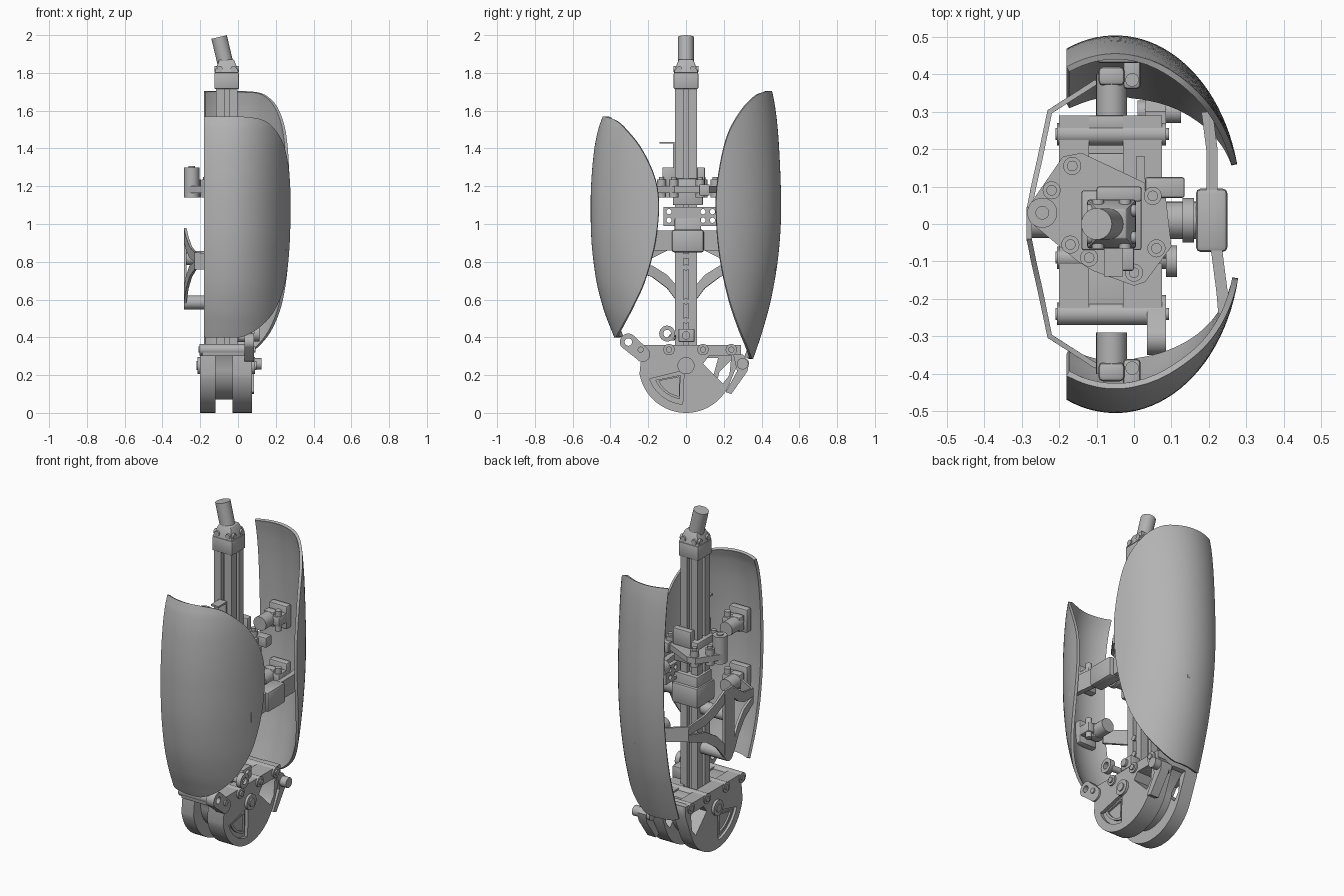
import bpy
import bmesh
from math import acos, cos, sin, pi, radians
from mathutils import Matrix, Vector

start_cube = bpy.data.objects.get("Cube")
if start_cube:
    bpy.data.objects.remove(start_cube)

grey = bpy.data.materials.new("mid grey")
grey.use_nodes = True
tone = (.45, .45, .45, 1)
grey.diffuse_color = tone
grey.node_tree.nodes["Principled BSDF"].inputs["Base Color"].default_value = tone

parts = []
COLUMN_X = -.06


def register(name, data):
    data.materials.append(grey)
    part = bpy.data.objects.new(name, data)
    bpy.context.collection.objects.link(part)
    parts.append(part)
    return part


def from_bmesh(name, bm):
    mesh = bpy.data.meshes.new(name)
    bm.to_mesh(mesh)
    bm.free()
    return register(name, mesh)


def box(name, xs, ys, zs, bevel=.006, taper=1):
    """Box given by its extent on each axis; taper scales the top face."""
    bm = bmesh.new()
    bmesh.ops.create_cube(bm, size=1)
    for v in bm.verts:
        if v.co.z > 0:
            v.co.x *= taper
            v.co.y *= taper
        v.co = Vector([(lo + hi) / 2 + c * (hi - lo) for c, (lo, hi) in zip(v.co, (xs, ys, zs))])
    part = from_bmesh(name, bm)
    if bevel:
        mod = part.modifiers.new("soft edges", "BEVEL")
        mod.width, mod.segments = bevel, 2
    return part


def rod(name, start, end, radius):
    start, end = Vector(start), Vector(end)
    axis = end - start
    turn = axis.to_track_quat("Z", "Y").to_matrix().to_4x4()
    bm = bmesh.new()
    bmesh.ops.create_cone(bm, cap_ends=True, segments=28, radius1=radius, radius2=radius,
                          depth=axis.length, matrix=Matrix.Translation((start + end) / 2) @ turn)
    return from_bmesh(name, bm)


def arc(centre, radius, first, last, steps=24):
    angles = [radians(first + (last - first) * i / steps) for i in range(steps + 1)]
    return [(centre[0] + radius * cos(a), centre[1] + radius * sin(a)) for a in angles]


def circle(centre, radius):
    return arc(centre, radius, 0, 345, 23)


def plate(name, outlines, low, high, axis="X"):
    """Extruded outline; any inner outlines become holes."""
    curve = bpy.data.curves.new(name, "CURVE")
    curve.dimensions, curve.fill_mode = "2D", "BOTH"
    curve.extrude = (high - low) / 2
    for outline in outlines:
        spline = curve.splines.new("POLY")
        spline.points.add(len(outline) - 1)
        for point, (u, v) in zip(spline.points, outline):
            point.co = (u, v, 0, 1)
        spline.use_cyclic_u = True
    part = register(name, curve)
    middle = (low + high) / 2
    if axis == "X":
        part.matrix_world = Matrix(((0, 0, 1, middle), (1, 0, 0, 0), (0, 1, 0, 0), (0, 0, 0, 1)))
    else:
        part.matrix_world = Matrix.Translation((0, 0, middle))
    return part


def sheet(name, rows, thickness, flip=False, offset=-1):
    """Grid of points given thickness."""
    bm = bmesh.new()
    grid = [[bm.verts.new(p) for p in row] for row in rows]
    for upper, lower in zip(grid, grid[1:]):
        for k in range(len(upper) - 1):
            quad = [upper[k], upper[k + 1], lower[k + 1], lower[k]]
            bm.faces.new(quad[::-1] if flip else quad)
    part = from_bmesh(name, bm)
    mod = part.modifiers.new("thickness", "SOLIDIFY")
    mod.thickness, mod.offset = thickness, offset
    return part


def smooth_rows(rows, steps=5):
    """Catmull-Rom interpolation through the rows."""
    pts = [Vector(r) for r in rows]
    pts = [pts[0]] + pts + [pts[-1]]
    for a, b, c, d in zip(pts, pts[1:], pts[2:], pts[3:]):
        for i in range(steps):
            t = i / steps
            yield b + (c - a) * t / 2 + (a - b * 2.5 + c * 2 - d / 2) * t * t \
                + (b * 3 - a - c * 3 + d) * t ** 3 / 2
    yield pts[-1]


def shell(name, side, profile):
    """Curved cover; each profile row is height, outer depth, inner depth."""
    rows = []
    for z, outer, inner in smooth_rows(profile):
        end = acos(1 - max(outer - inner, .003) / .45)
        begin = -min(.4, 2 * end)
        angles = [begin + (end - begin) * k / 28 for k in range(29)]
        rows.append([(.335 * sin(a) - .05, side * (outer - .45 * (1 - cos(a))), z) for a in angles])
    sheet(name, rows, .016, flip=side < 0)


# Curved covers
shell("front_shell", -1, [
    (1.57, .44, .435), (1.55, .448, .375), (1.5, .465, .32), (1.4, .485, .24),
    (1.25, .5, .168), (1.1, .505, .145), (.9, .5, .165), (.7, .475, .22),
    (.55, .437, .29), (.45, .4, .345), (.4, .38, .372)])
shell("back_shell", 1, [
    (1.705, .455, .448), (1.685, .46, .38), (1.6, .475, .295), (1.45, .49, .215),
    (1.2, .502, .165), (1, .502, .163), (.8, .485, .185), (.6, .45, .23),
    (.45, .41, .282), (.35, .378, .325), (.285, .355, .35)])

# Slotted column with its cap and angled tube
half, slot, depth = .057, .012, .022
section = []
for quarter in range(4):
    turn = Matrix.Rotation(quarter * pi / 2, 2)
    for u, v in ((half, -half), (half, -slot), (half - depth, -slot), (half - depth, slot), (half, slot)):
        p = turn @ Vector((u, v))
        section.append((p.x + COLUMN_X, p.y))
plate("column", [section], .3, 1.73, "Z")
box("cap_base", (-.125, .005), (-.065, .065), (1.715, 1.8))
box("cap_taper", (-.125, .005), (-.065, .065), (1.8, 1.87), .004, .6)
rod("top_tube", (-.055, 0, 1.8), (-.1, 0, 1.99), .042)
for side in (-1, 1):
    rod("cap_bolt", (COLUMN_X + side * .036, -.065, 1.82), (COLUMN_X + side * .036, .065, 1.82), .016)
    rod("cap_cross_bolt", (-.125, side * .036, 1.82), (.005, side * .036, 1.82), .016)
for z in (.83, .77, .59, .49):
    rod("column_bolt", (-.01, 0, z), (.004, 0, z), .016)

# Rounded foot: two rocker sides around a narrower core
hub = (0, .25)
window = [(.09, .26), (.12, .3), (.24, .3), (.23, .2), (.195, .155)]
rim = [(-.23, .36), (.29, .36), (.29, .3)] + arc(hub, .25, -25, -170)
sector = [(-.01, .225)] + arc(hub, .205, -160, -95)
for low, high in ((-.185, -.12), (-.03, .055)):
    plate("rocker_core", [rim, window], low, high)
for low, high in ((-.2, -.185), (.055, .075)):
    plate("rocker_face", [rim, window, sector], low, high)
core = [(-.2, .3), (.26, .3)] + arc(hub, .18, -10, -180)
plate("foot_core", [core, [(.09, .26), (.11, .29), (.17, .29), (.14, .18)]], -.12, -.03)
sector_rib = [(-.03, .2)] + arc(hub, .18, -155, -100)
for low, high in ((-.195, -.185), (.055, .066)):
    plate("sector_rib", [sector_rib, [(u * .8 - .012, v * .8 + .03) for u, v in sector_rib]], low, high)
box("front_deck", (-.19, .06), (-.265, -.05), (.3, .35))
box("rear_deck", (-.19, .06), (.05, .19), (.3, .35))
box("rear_lip", (-.19, .06), (.25, .29), (.3, .36))
rod("hub_pin", (-.215, 0, .25), (.09, 0, .25), .045)
rod("hub_bolt", (-.22, 0, .25), (.097, 0, .25), .024)
for y in (-.24, -.09, .09, .24):
    rod("deck_boss", (-.205, y, .335), (.085, y, .335), .03)
    rod("deck_bolt", (-.21, y, .335), (.093, y, .335), .016)

# Foot side links
link = arc((-.305, .375), .045, 60, 215) + arc((-.23, .31), .04, 215, 400)
plate("front_link", [link, circle((-.305, .375), .02)], .035, .085)
plate("guide_ring", [circle((-.1, .42), .042), circle((-.1, .42), .02)], .085, .115)
rod("guide_arm", (0, -.07, .4), (.1, -.075, .4), .018)
box("column_block", (-.005, .06), (-.04, .045), (.375, .445))
rod("column_block_pin", (0, 0, .41), (.075, 0, .41), .022)
plate("rear_link", [[(.25, .31), (.3, .31), (.335, .27), (.325, .22), (.24, .1), (.21, .11), (.27, .22)]],
      .03, .085)
rod("rear_link_pin", (.01, .3, .26), (.125, .3, .26), .03)

# Upper carriage with its bolted plate
box("upper_slider", (-.14, .02), (-.07, .09), (1.1, 1.24))
outline = arc((-.245, .03), .04, 150, 230, 8) + [(-.15, -.1), (-.11, -.125), (0, -.165), (.03, -.155),
                                                (.1, -.06), (.085, .07), (.05, .1), (-.14, .19), (-.19, .18)]
plate("carriage_plate", [outline], 1.165, 1.2, "Z")
rod("carriage_post", (-.245, .03, 1.14), (-.245, .03, 1.3), .04)
rod("carriage_post_bolt", (-.245, .03, 1.3), (-.245, .03, 1.306), .018)
for x, y in ((-.165, .155), (-.22, .09), (.05, .075), (.06, -.065), (0, -.13), (-.12, -.09), (-.17, -.055)):
    rod("carriage_boss", (x, y, 1.14), (x, y, 1.235), .024)
    rod("carriage_bolt", (x, y, 1.235), (x, y, 1.25), .014)
box("carriage_block", (-.08, 0), (-.125, -.06), (1.2, 1.3))
box("carriage_rear_block", (-.1, .02), (.06, .1), (1.2, 1.3))
box("carriage_stub", (.03, .135), (.07, .125), (1.15, 1.21))
box("sensor_stem", (-.08, -.03), (-.07, -.06), (1.2, 1.435), 0)
box("sensor_tip", (-.08, -.03), (-.14, -.06), (1.425, 1.435), 0)

# Middle mount: drilled plate, clamp, axle and cross spar
holes = [circle((y, z), .014) for y in (-.09, .09, .14) for z in (1.02, 1.065)]
plate("drilled_plate", [[(-.12, .99), (.18, .99), (.18, 1.09), (-.12, 1.09)]] + holes, .005, .03)
box("middle_clamp", (-.14, .03), (-.075, .095), (.85, .97), .012)
box("middle_collar", (-.13, .04), (-.06, .08), (.89, 1.03))
rod("axle", (0, .01, .91), (.18, .01, .91), .05)
rod("axle_flange", (.13, .01, .91), (.16, .01, .91), .06)
box("spar_hub", (.165, .25), (-.075, .095), (.85, .97), .014)
path = [(.24, -.24), (.235, -.18), (.222, -.08), (.208, .01), (.208, .1), (.208, .2), (.195, .3)]
sheet("cross_spar", [[(x, y, z) for x, y in path] for z in (.965, .86)], .03, offset=0)

# Butterfly strap on the open side: bands converge towards both covers
stations = [(-.1, .38), (-.225, .3), (-.25, .18), (-.268, .1), (-.28, .04)]
stations += [(x, -y) for x, y in reversed(stations)]


def band(name, heights):
    levels = heights + heights[::-1]
    tops = [(x, y, hi) for (x, y), (lo, hi) in zip(stations, levels)]
    lows = [(x, y, lo) for (x, y), (lo, hi) in zip(stations, levels)]
    sheet(name, [tops, lows], .014, offset=0)


band("strap_upper_band", [(.8, .84), (.8, .85), (.82, .88), (.86, .93), (.91, .98)])
band("strap_lower_band", [(.76, .8), (.76, .8), (.72, .78), (.66, .73), (.58, .66)])
box("strap_post", (-.287, -.273), (-.045, .045), (.6, .96), 0)
for z, length in ((.585, -.1), (.82, -.1)):
    rod("strap_boss", (-.285, 0, z), (length, 0, z), .037)

# Joints that carry the covers
for side, word in ((-1, "front"), (1, "back")):
    for z in (.82, 1.16):
        def span(a, b):
            return tuple(sorted((side * a, side * b)))
        rod(word + "_joint_barrel", (COLUMN_X, side * .29, z), (COLUMN_X, side * .4, z), .041)
        box(word + "_joint_block", (-.095, -.025), span(.37, .42), (z - .045, z + .045), .012)
        box(word + "_joint_ear", (-.03, .018), span(.36, .45), (z - .03, z + .03), .012)
        box(word + "_joint_pad", (-.1, .02), span(.43, .475), (z - .07, z + .07), .01)
        rod(word + "_joint_pin", (-.005, side * .385, z - .06), (-.005, side * .385, z + .06), .018)

# Turn everything into clean meshes and shade with crisp edges
bpy.ops.object.select_all(action="DESELECT")
for part in parts:
    part.select_set(True)
bpy.context.view_layer.objects.active = parts[0]
bpy.ops.object.convert(target="MESH")
bpy.ops.object.shade_smooth_by_angle(angle=radians(35))
